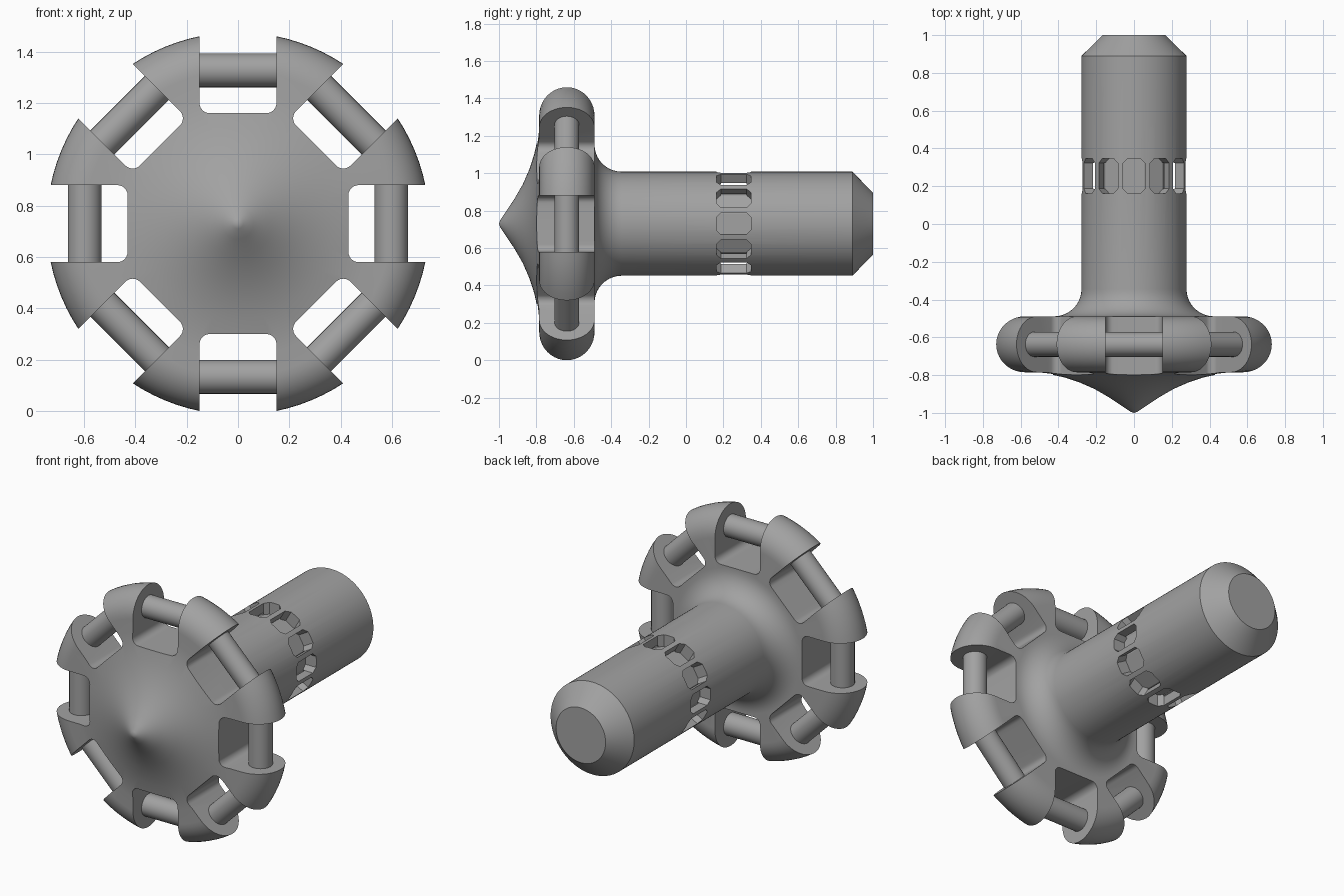
import bpy, bmesh, math
from mathutils import Matrix, Vector

if "Cube" in bpy.data.objects:
    bpy.data.objects.remove(bpy.data.objects["Cube"], do_unlink=True)

AXIS_Z = 0.73     # height of the shaft axis
RIM_Y = -0.637    # depth of the rim centre
RIM_R = 0.597     # radius of the ring of pins
TUBE = 0.148      # half thickness of the rim

steel = bpy.data.materials.new("grey steel")
steel.use_nodes = True
GREY = (0.36, 0.36, 0.36, 1)
steel.diffuse_color = GREY
steel.node_tree.nodes["Principled BSDF"].inputs["Base Color"].default_value = GREY


def finish(name, bm):
    bmesh.ops.recalc_face_normals(bm, faces=bm.faces)
    mesh = bpy.data.meshes.new(name)
    bm.to_mesh(mesh)
    bm.free()
    mesh.materials.append(steel)
    obj = bpy.data.objects.new(name, mesh)
    bpy.context.collection.objects.link(obj)
    return obj


def around(angle):
    """Turn about the shaft axis and lift to its height."""
    return Matrix.Translation((0, 0, AXIS_Z)) @ Matrix.Rotation(angle, 4, "Y")


def arc(cx, cy, r, start, end, n):
    angles = [math.radians(start + (end - start) * i / n) for i in range(n + 1)]
    return [(cx + r * math.cos(a), cy + r * math.sin(a)) for a in angles]


def prism(bm, outline, lift, matrix):
    """Extrude a closed outline; lift places (u, v, w) in space."""
    ends = [[bm.verts.new(matrix @ Vector(lift(u, v, w))) for u, v in outline] for w in (0, 1)]
    bm.faces.new(ends[0])
    bm.faces.new(ends[1][::-1])
    n = len(outline)
    for i in range(n):
        j = (i + 1) % n
        bm.faces.new((ends[0][i], ends[0][j], ends[1][j], ends[1][i]))


def cut(target, cutter):
    cutter.hide_render = True
    mod = target.modifiers.new("cut", "BOOLEAN")
    mod.operation = "DIFFERENCE"
    mod.solver = "EXACT"
    mod.object = cutter
    bpy.context.view_layer.objects.active = target
    bpy.ops.object.modifier_apply(modifier=mod.name)
    bpy.data.objects.remove(cutter, do_unlink=True)


def smooth(obj, degrees):
    bpy.ops.object.select_all(action="DESELECT")
    obj.select_set(True)
    bpy.context.view_layer.objects.active = obj
    bpy.ops.object.shade_smooth_by_angle(angle=math.radians(degrees))


# Turned body: concave nose, rounded rim, filleted shaft, chamfered end
profile = [(0, -1), (0.02, -0.993), (0.06, -0.966), (0.13, -0.919), (0.21, -0.873),
           (0.29, -0.838), (0.37, -0.812), (0.45, -0.794), (0.52, -0.786)]
profile += arc(RIM_R, RIM_Y, TUBE, -90, 90, 20)
profile += arc(0.423, -0.344, 0.145, -90, -180, 10)
profile += [(0.278, 0.89), (0.165, 1), (0, 1)]
bm = bmesh.new()
ring = [bm.verts.new((r, y, AXIS_Z)) for r, y in profile]
edges = [bm.edges.new(pair) for pair in zip(ring, ring[1:])]
bmesh.ops.spin(bm, geom=ring + edges, cent=(0, 0, AXIS_Z), axis=(0, 1, 0),
               angle=math.tau, steps=96, use_duplicate=False)
bmesh.ops.remove_doubles(bm, verts=bm.verts, dist=0.0005)
body = finish("roller_body", bm)

# Eight rounded notches through the rim
notch = [(0.15, 0.9)] + arc(0.11, 0.47, 0.04, 0, -90, 6)
notch += [(-u, v) for u, v in reversed(notch)]
bm = bmesh.new()
for i in range(8):
    prism(bm, notch, lambda u, v, w: (u, -1.05 + 0.75 * w, v), around(i * math.tau / 8))
cut(body, finish("rim_cutter", bm))

# Twelve pockets with clipped corners around the shaft
W, L, C = 0.058, 0.093, 0.025
pocket = [(W, L - C), (W - C, L), (C - W, L), (-W, L - C),
          (-W, C - L), (C - W, -L), (W - C, -L), (W, C - L)]
for start in (0, 1):
    bm = bmesh.new()
    for i in range(start, 12, 2):
        prism(bm, pocket, lambda u, v, w: (u, 0.255 + v, 0.205 + 0.15 * w),
              around(i * math.tau / 12))
    cut(body, finish("pocket_cutter", bm))
smooth(body, 25)

# Pins bridging the notches
bm = bmesh.new()
for i in range(8):
    place = around(i * math.tau / 8) @ Matrix.Translation((0, RIM_Y, RIM_R))
    bmesh.ops.create_cone(bm, cap_ends=True, segments=32, radius1=0.066, radius2=0.066,
                          depth=0.34, matrix=place @ Matrix.Rotation(math.pi / 2, 4, "Y"))
pins = finish("rim_pins", bm)
smooth(pins, 40)
